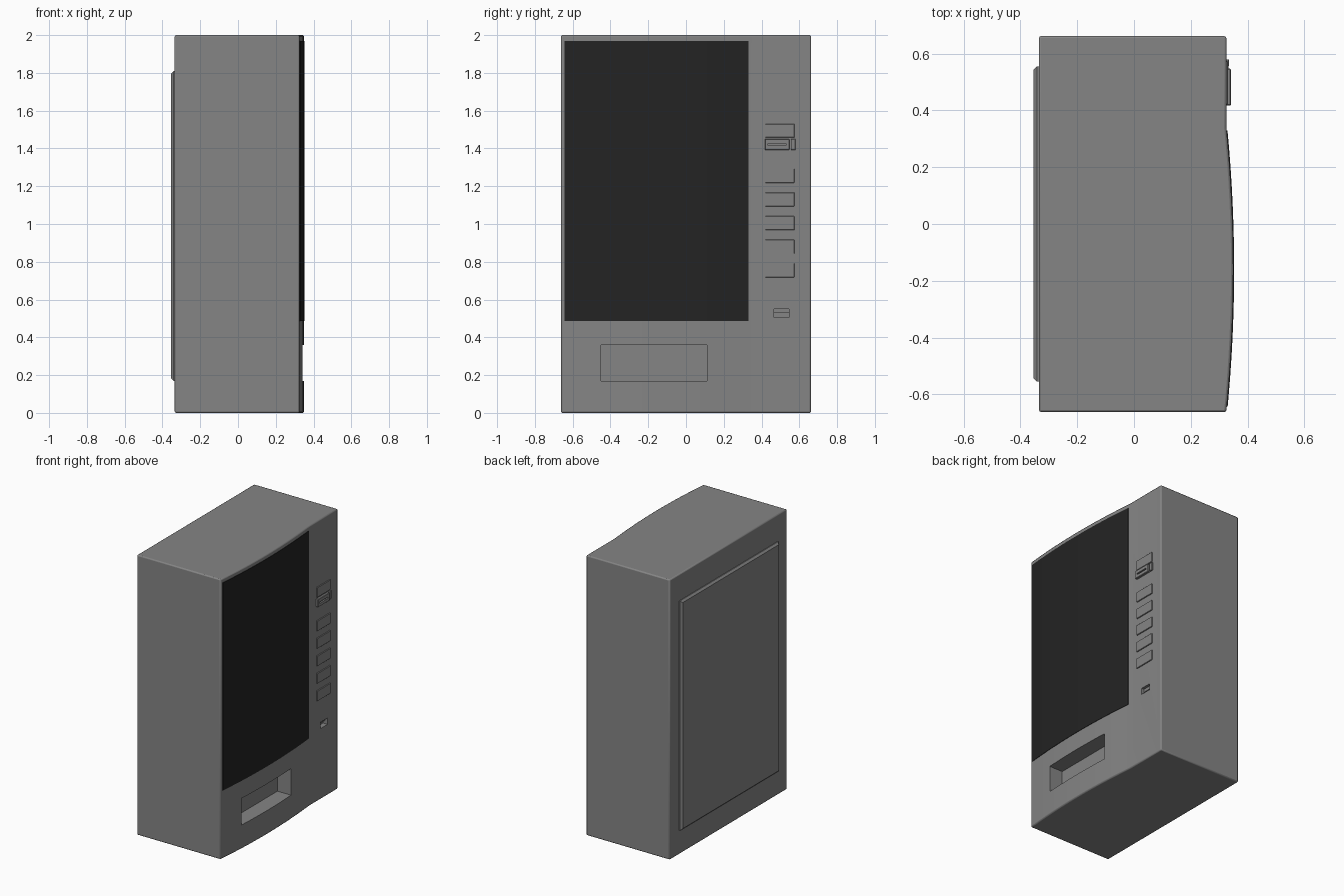
import bpy, bmesh, math

if "Cube" in bpy.data.objects:
    bpy.data.objects.remove(bpy.data.objects["Cube"])


def material(name, v):
    m = bpy.data.materials.new(name)
    m.diffuse_color = (v, v, v, 1)
    m.use_nodes = True
    m.node_tree.nodes["Principled BSDF"].inputs["Base Color"].default_value = m.diffuse_color
    return m


GREY = material("cabinet grey", 0.235)
BLACK = material("window black", 0.017)
FLAT_X = 0.325            # flat strip of the front face


def finish(name, bm, mat):
    bmesh.ops.recalc_face_normals(bm, faces=bm.faces)
    me = bpy.data.meshes.new(name)
    bm.to_mesh(me)
    bm.free()
    ob = bpy.data.objects.new(name, me)
    bpy.context.collection.objects.link(ob)
    me.materials.append(mat)
    return ob


def prism(name, outline, z0, z1, mat):
    """Extrude an xy outline from z0 to z1."""
    bm = bmesh.new()
    f = bm.faces.new([bm.verts.new((x, y, z0)) for x, y in outline])
    up = bmesh.ops.extrude_face_region(bm, geom=[f])["geom"]
    bmesh.ops.translate(bm, vec=(0, 0, z1 - z0),
                        verts=[v for v in up if isinstance(v, bmesh.types.BMVert)])
    return finish(name, bm, mat)


def box(name, x, y, z, mat=GREY):
    outline = [(x[0], y[0]), (x[1], y[0]), (x[1], y[1]), (x[0], y[1])]
    return prism(name, outline, z[0], z[1], mat)


def bevel(ob, width, segments=1):
    m = ob.modifiers.new("bevel", 'BEVEL')
    m.width, m.segments = width, segments
    m.limit_method, m.angle_limit = 'ANGLE', math.radians(40)


def cut(ob, name, x, y, z):
    c = box(name, x, y, z)
    c.hide_render = True
    c.hide_viewport = False
    c.display_type = 'WIRE'
    m = ob.modifiers.new(name, 'BOOLEAN')
    m.object, m.operation, m.solver = c, 'DIFFERENCE', 'EXACT'


def smooth(ob):
    bpy.ops.object.select_all(action='DESELECT')
    ob.select_set(True)
    bpy.context.view_layer.objects.active = ob
    bpy.ops.object.shade_smooth_by_angle(angle=math.radians(30))


def front_x(y):
    """Bowed front: shallow arc between y = -0.66 and y = 0.34."""
    t = (y + 0.16) / 0.5
    return FLAT_X + 0.0245 * max(0, 1 - t * t)


# cabinet with bowed front, hatch and coin return cut in
N = 24
arc = [-0.662 + 1.002 * i / N for i in range(N + 1)]
outline = [(-0.335, -0.662)] + [(front_x(y), y) for y in arc]
outline += [(FLAT_X, 0.662), (-0.335, 0.662)]
cabinet = prism("cabinet", outline, 0, 2, GREY)
bevel(cabinet, 0.008, 2)
cut(cabinet, "hatch_cutter", (0.235, 0.5), (-0.45, 0.11), (0.17, 0.36))
cut(cabinet, "coin_return_cutter", (0.29, 0.5), (0.465, 0.545), (0.505, 0.55))
smooth(cabinet)

# thin black display window following the bow
ys = [-0.642 + 0.972 * i / N for i in range(N + 1)]
strip = [(front_x(y) + 0.003, y) for y in ys]
strip += [(front_x(y) - 0.003, y) for y in reversed(ys)]
smooth(prism("display_window", strip, 0.487, 1.97, BLACK))

# raised back panel with a sloped rim
bm = bmesh.new()
rings = []
for x, inset in ((-0.33, 0), (-0.341, 0), (-0.354, 0.013)):
    a, lo, hi = 0.555 - inset, 0.17 + inset, 1.81 - inset
    rings.append([bm.verts.new((x, y, z))
                  for y, z in ((-a, lo), (a, lo), (a, hi), (-a, hi))])
for r, s in zip(rings, rings[1:]):
    for i in range(4):
        j = (i + 1) % 4
        bm.faces.new((r[i], r[j], s[j], s[i]))
bm.faces.new(rings[0])
bm.faces.new(rings[-1])
finish("back_panel", bm, GREY)

# selection buttons
for i in range(5):
    z = 0.755 + 0.125 * i
    b = box(f"button_{i + 1}", (0.315, 0.332), (0.42, 0.574), (z - 0.037, z + 0.037))
    bevel(b, 0.002)

# small panel above the note slot
bevel(box("info_panel", (0.315, 0.331), (0.42, 0.574), (1.458, 1.53)), 0.002)

# note reader with slot, and coin slot beside it
reader = box("note_reader", (0.315, 0.341), (0.417, 0.547), (1.392, 1.45))
bevel(reader, 0.003)
cut(reader, "note_slot_cutter", (0.33, 0.36), (0.435, 0.53), (1.415, 1.425))
coin = box("coin_slot", (0.315, 0.335), (0.555, 0.58), (1.392, 1.45))
bevel(coin, 0.002)

# flap inside the coin return
box("coin_flap", (0.28, 0.305), (0.46, 0.55), (0.528, 0.555))
